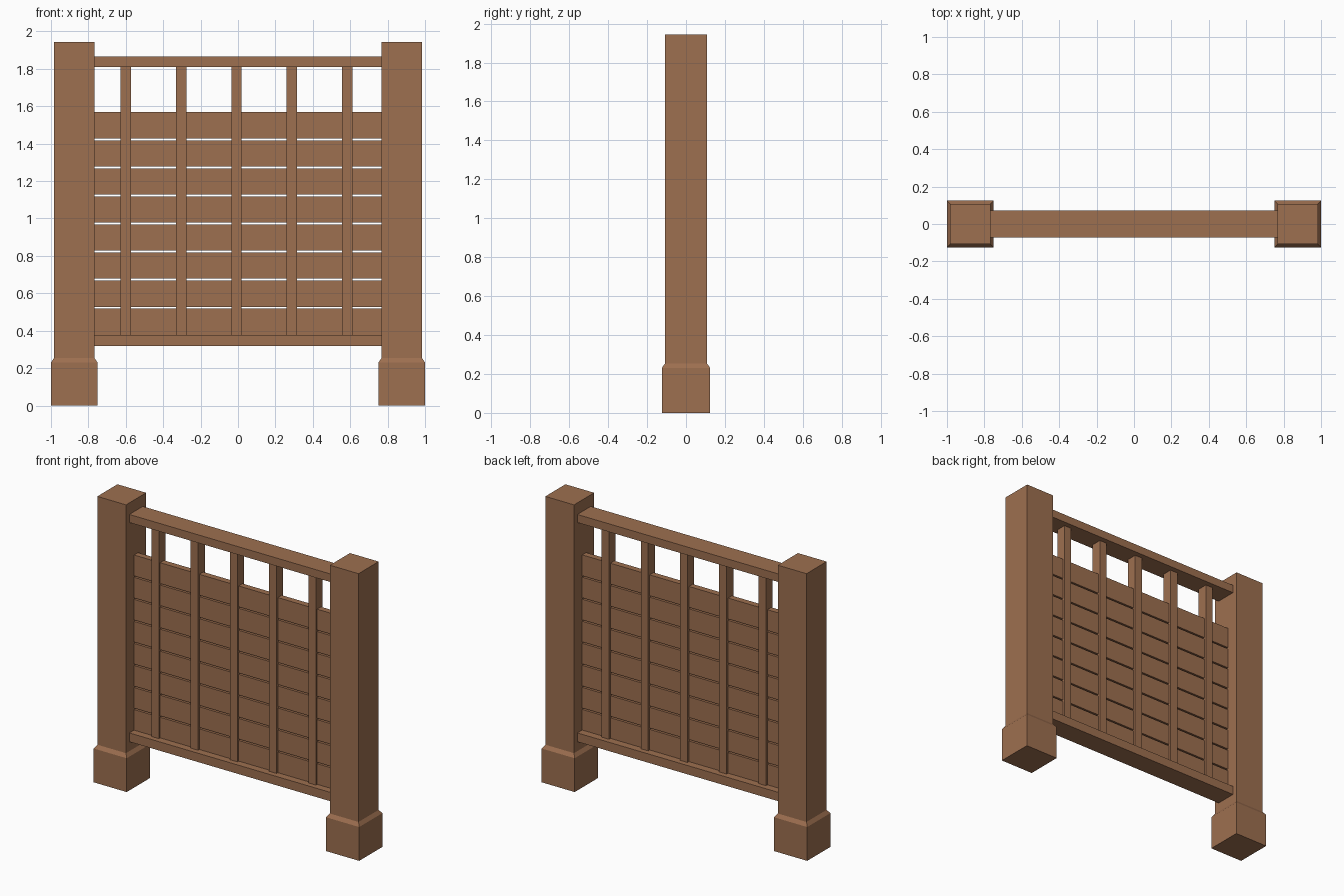
import bpy, bmesh

if "Cube" in bpy.data.objects:
    bpy.data.objects.remove(bpy.data.objects["Cube"])

wood = bpy.data.materials.new("brown wood")
wood.diffuse_color = (0.34, 0.16, 0.08, 1)
wood.use_nodes = True
wood.node_tree.nodes["Principled BSDF"].inputs["Base Color"].default_value = wood.diffuse_color


def finish(name, bm):
    bmesh.ops.recalc_face_normals(bm, faces=bm.faces)
    me = bpy.data.meshes.new(name)
    bm.to_mesh(me)
    bm.free()
    me.materials.append(wood)
    ob = bpy.data.objects.new(name, me)
    bpy.context.collection.objects.link(ob)
    return ob


def stack(name, cx, cy, levels):
    """Square/rectangular rings (half x, half y, z) joined into a closed solid."""
    bm = bmesh.new()
    rings = [[bm.verts.new((cx + sx * hx, cy + sy * hy, z))
              for sx, sy in ((-1, -1), (1, -1), (1, 1), (-1, 1))]
             for hx, hy, z in levels]
    for a, b in zip(rings, rings[1:]):
        for i in range(4):
            j = (i + 1) % 4
            bm.faces.new((a[i], a[j], b[j], b[i]))
    bm.faces.new(rings[0][::-1])
    bm.faces.new(rings[-1])
    return finish(name, bm)


def box(name, cx, hx, y0, y1, z0, z1):
    hy = (y1 - y0) / 2
    return stack(name, cx, (y0 + y1) / 2, [(hx, hy, z0), (hx, hy, z1)])


# Posts with a wider, chamfered foot
for side, sx in (("left", -1), ("right", 1)):
    stack(side + "_post", sx * 0.8755, 0,
          [(0.1245, 0.1245, 0), (0.1245, 0.1245, 0.23),
           (0.108, 0.108, 0.254), (0.108, 0.108, 1.944)])

# Horizontal rails between the posts
box("top_rail", 0, 0.769, -0.072, 0.072, 1.81, 1.865)
box("bottom_rail", 0, 0.769, -0.072, 0.072, 0.318, 0.378)

# Vertical battens
for i in range(5):
    box("batten_%d" % (i + 1), -0.599 + i * 0.2955, 0.028, -0.036, 0.036, 0.37, 1.82)

# Horizontal planks with narrow gaps
for i in range(8):
    z = 0.378 + i * 0.15
    box("plank_%d" % (i + 1), 0, 0.769, -0.022, 0.02, z, z + (0.14 if i < 7 else 0.142))
